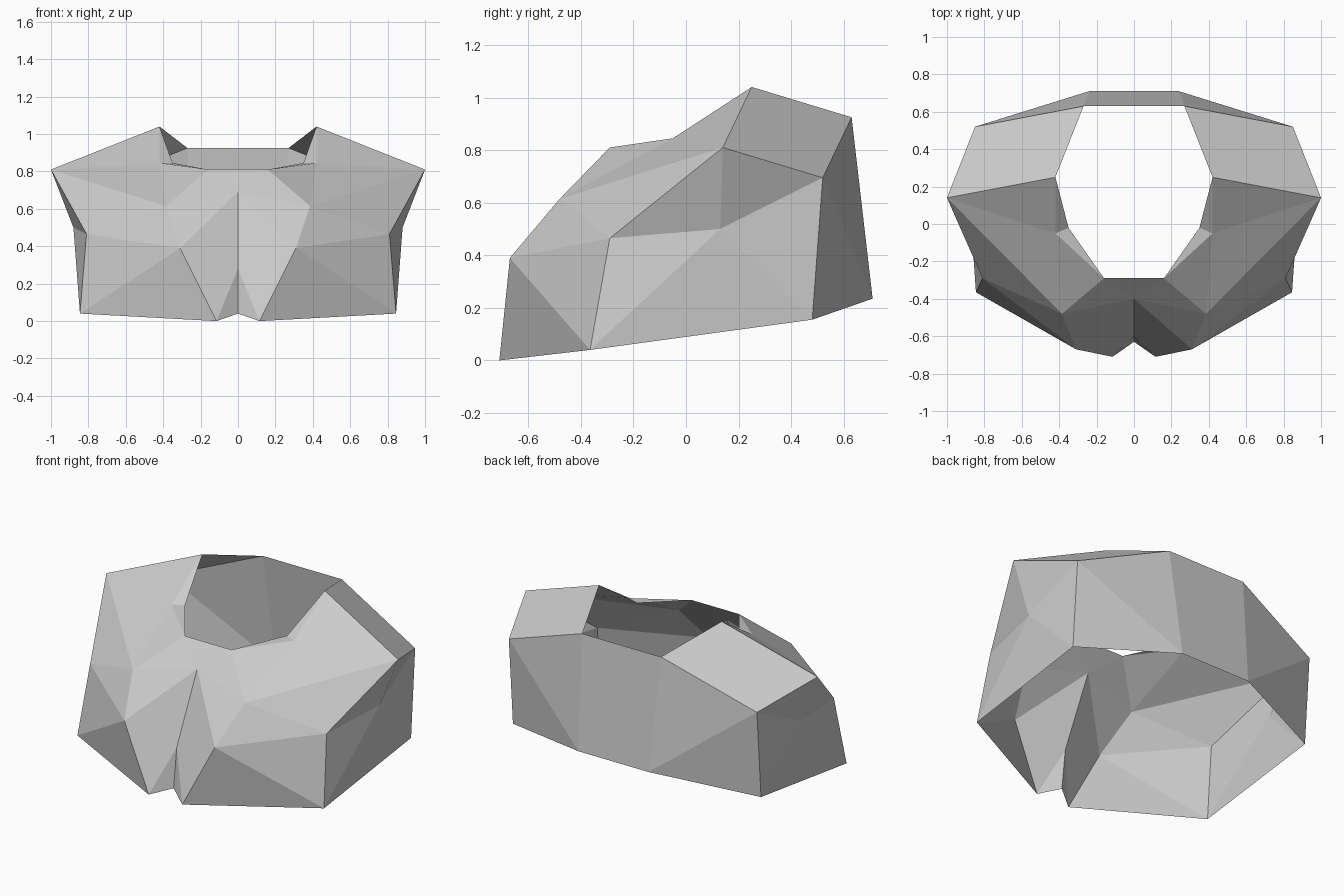
import bpy
import bmesh

cube = bpy.data.objects.get("Cube")
if cube:
    bpy.data.objects.remove(cube, do_unlink=True)

# Landmarks of the left half of the collar shell
points = {
    "rim_front_mid": (0, -0.29, 0.81),
    "rim_front": (0.16, -0.29, 0.81),
    "rim_lip": (0.35, -0.02, 0.845),
    "rim_side": (0.42, -0.05, 0.845),
    "rim_peak": (0.42, 0.25, 1.04),
    "rim_back": (0.27, 0.63, 0.925),
    "rim_back_mid": (0, 0.63, 0.925),
    "shoulder": (1.0, 0.14, 0.81),
    "shoulder_back": (0.85, 0.52, 0.695),
    "armpit": (0.88, 0.13, 0.50),
    "chest_side": (0.81, -0.29, 0.465),
    "chest_upper": (0.385, -0.48, 0.615),
    "chest_lower": (0.31, -0.67, 0.39),
    "notch_top": (0, -0.40, 0.69),
    "notch_fold": (0, -0.60, 0.28),
    "notch_base": (0, -0.63, 0.04),
    "hem_front": (0.115, -0.71, 0),
    "hem_side": (0.845, -0.365, 0.04),
    "hem_back_side": (0.85, 0.48, 0.155),
    "hem_back": (0.24, 0.71, 0.235),
    "hem_back_mid": (0, 0.71, 0.235),
}

# Panels, each a list of landmarks
panels = [
    # neck and upper chest
    "rim_front_mid notch_top rim_front",
    "rim_front notch_top chest_upper",
    "rim_front chest_upper rim_side",
    "rim_front rim_side rim_lip",
    "rim_lip rim_side rim_peak",
    # shoulder
    "rim_side chest_upper shoulder",
    "rim_side shoulder rim_peak",
    "rim_peak shoulder shoulder_back",
    "rim_peak shoulder_back rim_back",
    # chest and front notch
    "notch_top chest_lower chest_upper",
    "notch_top notch_fold hem_front chest_lower",
    "notch_fold notch_base hem_front",
    "chest_lower hem_front hem_side",
    "chest_lower hem_side chest_side",
    "chest_lower chest_side chest_upper",
    "chest_upper chest_side shoulder",
    # side
    "chest_side armpit shoulder",
    "chest_side hem_side armpit",
    "armpit hem_side hem_back_side",
    "armpit hem_back_side shoulder_back",
    "armpit shoulder_back shoulder",
    # back
    "shoulder_back hem_back_side hem_back",
    "shoulder_back hem_back rim_back",
    "rim_back hem_back hem_back_mid rim_back_mid",
]

bm = bmesh.new()
verts = {name: bm.verts.new(co) for name, co in points.items()}
for panel in panels:
    bm.faces.new([verts[name] for name in panel.split()])
bm.normal_update()

mesh = bpy.data.meshes.new("collar_shell")
bm.to_mesh(mesh)
bm.free()
collar = bpy.data.objects.new("collar_shell", mesh)
bpy.context.collection.objects.link(collar)

# Right half
mirror = collar.modifiers.new("mirror", "MIRROR")
mirror.use_clip = True
mirror.merge_threshold = 0.001

# Plain grey
grey = bpy.data.materials.new("light_grey")
grey.use_nodes = True
colour = (0.6, 0.6, 0.6, 1)
grey.diffuse_color = colour
grey.node_tree.nodes["Principled BSDF"].inputs["Base Color"].default_value = colour
mesh.materials.append(grey)
